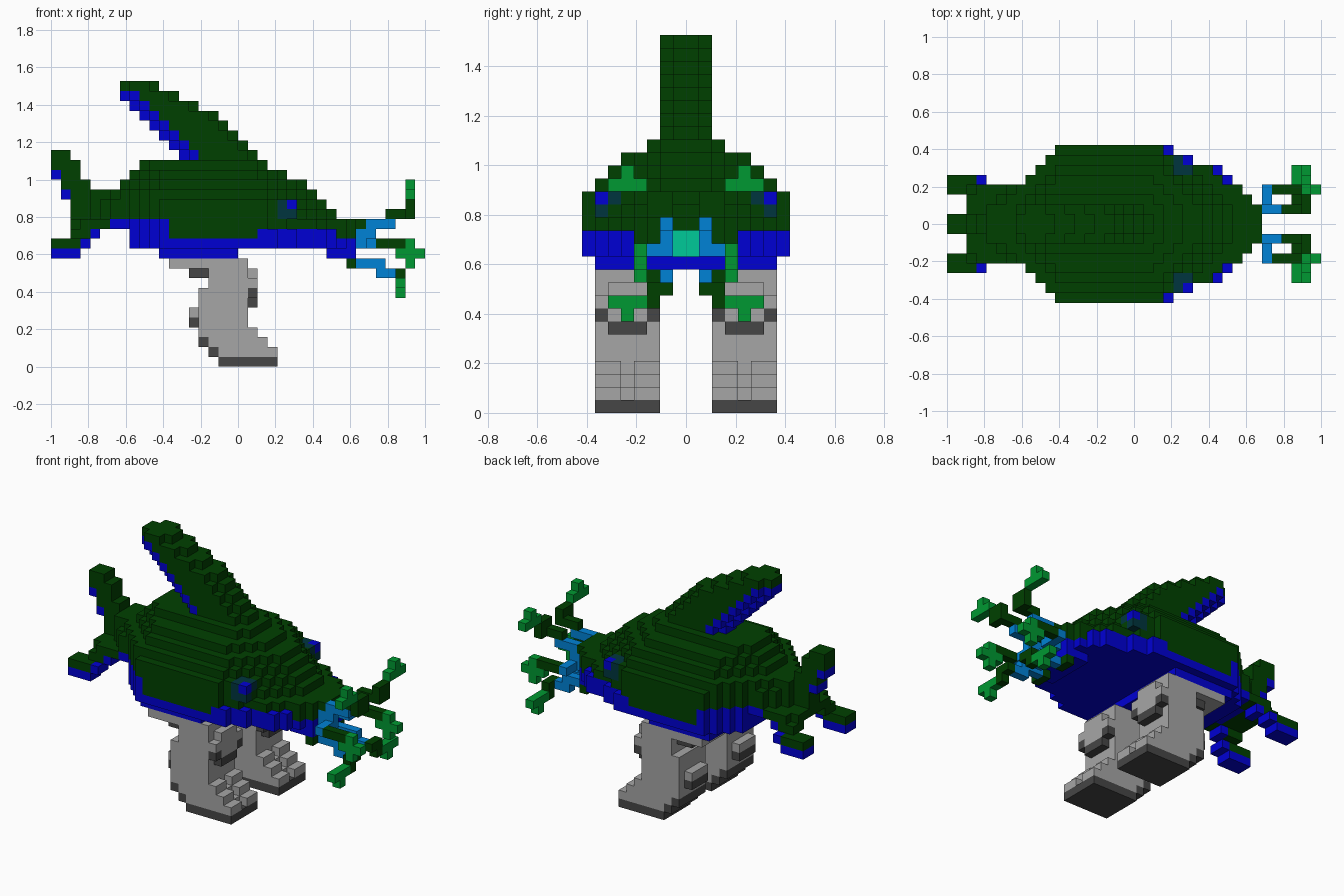
import bpy
import bmesh

cube = bpy.data.objects.get("Cube")
if cube:
    bpy.data.objects.remove(cube, do_unlink=True)

U = 2 / 38  # edge length of one block
PALETTE = {
    "dark green": (0, 64, 0), "deep blue": (0, 0, 212), "grey": (166, 166, 166),
    "dark grey": (70, 70, 70), "light blue": (0, 130, 214), "bright green": (0, 153, 50),
    "teal": (0, 202, 152), "eye navy": (0, 53, 62),
}


def linear(c):
    c /= 255
    return c / 12.92 if c <= 0.04045 else ((c + 0.055) / 1.055) ** 2.4


materials = {}
for name, rgb in PALETTE.items():
    m = bpy.data.materials.new(name)
    col = [linear(c) for c in rgb] + [1]
    m.diffuse_color = col
    m.use_nodes = True
    bsdf = m.node_tree.nodes["Principled BSDF"]
    bsdf.inputs["Base Color"].default_value = col
    bsdf.inputs["Roughness"].default_value = 0.8
    materials[name] = m
G, B, GREY, DARK, LB, LG, TEAL, EYE = PALETTE

blocks = {}  # (x, y, z) -> (part, colour)


def box(part, colour, x, y, z, split=False):
    """Fill ranges of blocks, mirrored across y = 0."""
    for i in range(*x):
        for j in range(*y):
            for k in range(*z):
                far, near = ("back_" + part, "front_" + part) if split else (part, part)
                blocks[i, j, k] = (far, colour)
                blocks[i, -1 - j, k] = (near, colour)


def row(part, colour, x0, x1, hw, z):
    box(part, colour, (x0, x1), (0, hw), (z, z + 1))


# Body: stacked rows, narrowing toward both ends
PLAN = {2: (-14, 13), 3: (-13, 12), 4: (-13, 11), 5: (-11, 9),
        6: (-10, 8), 7: (-9, 5), 8: (-8, 3)}
ROWS = {12: (-11, 12, 8), 13: (-11, 12, 8), 14: (-15, 13, 8), 15: (-15, 10, 8),
        16: (-15, 9, 8), 17: (-14, 8, 7), 18: (-12, 7, 6), 19: (-11, 5, 5), 20: (-10, 3, 3)}
for z, (left, right, widest) in ROWS.items():
    for hw in range(2, widest + 1):
        l, r = PLAN[hw]
        slope = 0 if z < 14 else hw - 2
        lip = 1 if z < 14 and hw > 4 else 0  # the blue band stands out a little
        row("body", B if z == 12 else G, max(l, left + slope),
            min(r + lip, right - slope), hw, z)

# Blue flank band and belly
for (x, y, z), (part, colour) in list(blocks.items()):
    if (z == 13 and (x < -7 or 2 <= x < 10)) or (z == 14 and x < -7):
        blocks[x, y, z] = (part, B)
row("body", B, -8, 0, 7, 11)
row("body", B, 9, 12, 3, 11)

# Mouth: a recess with a teal lining
for z, hw in ((12, 2), (13, 1)):
    for y in range(-hw, hw):
        del blocks[11, y, z]
    row("mouth", TEAL, 10, 11, hw, z)

# Dorsal fin, swept back, with rounded edges and a blue underside
FIN_FRONT = [2, 1, 0, -1, -2, -4, -6, -8]
for n, front in enumerate(FIN_FRONT):
    back = max(-6 - n, -12)
    blue = 2 if n < 7 else 0
    for hw, inset in ((2, 1), (1, 0)):
        row("dorsal_fin", G, back + inset, front - inset, hw, 21 + n)
        row("dorsal_fin", B, back + inset, back + blue, hw, 21 + n)

# Tail stem
box("tail", G, (-17, -10), (0, 1), (14, 18))
box("tail", G, (-15, -10), (0, 2), (14, 18))
box("tail", G, (-14, -10), (0, 3), (14, 17))
box("tail", B, (-14, -10), (0, 3), (14, 15))

# Upper tail fluke
for z, x0, x1, blue in [(21, -19, -17, 0), (20, -19, -16, 0), (19, -19, -16, 1),
                        (18, -18, -15, 0), (17, -18, -14, 1)]:
    row("upper_fluke", G, x0, x1, 1, z)
    row("upper_fluke", B, x0, x0 + blue, 1, z)

# Paired lower tail flukes
for z, x0, x1, y0, y1, blue in [(14, -17, -13, 1, 3, 1), (13, -17, -14, 2, 4, 1),
                                (12, -19, -15, 3, 5, 1), (11, -19, -16, 3, 5, 3)]:
    box("lower_fluke", G, (x0, x1), (y0, y1), (z, z + 1), True)
    box("lower_fluke", B, (x1 - blue, x1), (y0, y1), (z, z + 1), True)
box("lower_fluke", G, (-16, -13), (2, 4), (14, 15), True)

# Eyes
box("eye", EYE, (4, 6), (6, 7), (15, 17), True)
box("eye", EYE, (4, 6), (5, 6), (16, 17), True)
box("eye", B, (5, 6), (6, 7), (16, 17), True)

# Legs: rows from the sole up
LEG = [(-2, 4), (-3, 4), (-4, 3), (-4, 2), (-4, 1), (-4, 1), (-4, 1), (-4, 1),
       (-3, 1), (-3, 1), (-7, 1)]
for z, x in enumerate(LEG):
    box("leg", DARK if z == 0 else GREY, x, (2, 7), (z, z + 1), True)
for z in (1, 2, 3):  # groove between the toes
    for side in (4, -5):
        del blocks[LEG[z][1] - 1, side, z]
box("leg", DARK, (-3, -2), (2, 7), (1, 2), True)
box("leg", DARK, (-4, -3), (2, 7), (2, 3), True)
box("leg", GREY, (1, 2), (2, 7), (8, 9), True)       # rounded knee pad
box("leg", DARK, (1, 2), (2, 7), (7, 8), True)
box("leg", GREY, (1, 2), (3, 6), (7, 10), True)
box("leg", DARK, (1, 2), (3, 6), (6, 7), True)
box("leg", GREY, (-5, -4), (3, 6), (5, 6), True)     # heel spur
box("leg", DARK, (-5, -4), (3, 6), (4, 5), True)
box("leg", DARK, (-5, -3), (3, 6), (9, 10), True)    # thigh spur

# Tentacles: upper, middle and lower on each side of the mouth
TENTACLES = {
    "upper_tentacle": [
        (LB, (12, 14), (1, 2), (12, 14)), (LB, (13, 16), (1, 2), (14, 15)),
        (G, (15, 18), (1, 2), (15, 16)), (G, (17, 18), (1, 3), (15, 17)),
        (LG, (17, 18), (3, 6), (17, 18)), (LG, (17, 18), (4, 5), (18, 19))],
    "middle_tentacle": [
        (LB, (13, 14), (2, 4), (12, 13)), (G, (14, 17), (3, 4), (12, 13)),
        (LG, (16, 19), (3, 4), (11, 12)), (LG, (17, 18), (3, 4), (10, 13))],
    "lower_tentacle": [
        (G, (11, 12), (1, 3), (10, 11)), (LB, (12, 15), (1, 2), (10, 11)),
        (LB, (14, 16), (1, 2), (9, 10)), (G, (16, 17), (1, 3), (9, 10)),
        (G, (16, 17), (2, 3), (8, 10)), (LG, (16, 17), (3, 6), (8, 9)),
        (LG, (16, 17), (4, 5), (7, 8))],
}
for part, boxes in TENTACLES.items():
    for colour, x, y, z in boxes:
        box(part, colour, x, y, z, True)


# Skin the blocks: one object per part, only exposed faces
def build(part):
    cells = {p: c for p, (name, c) in blocks.items() if name == part}
    used = [c for c in PALETTE if c in cells.values()]
    bm = bmesh.new()
    verts = {}
    for p, colour in cells.items():
        for axis in range(3):
            for step in (0, 1):
                q = list(p)
                q[axis] += 2 * step - 1
                if tuple(q) in blocks:
                    continue
                face = []
                for a, b in ((0, 0), (1, 0), (1, 1), (0, 1)):
                    v = list(p)
                    v[axis] += step
                    v[(axis + 1) % 3] += a
                    v[(axis + 2) % 3] += b
                    v = tuple(v)
                    if v not in verts:
                        verts[v] = bm.verts.new([c * U for c in v])
                    face.append(verts[v])
                f = bm.faces.new(face if step else face[::-1])
                f.material_index = used.index(colour)
    mesh = bpy.data.meshes.new(part)
    bm.to_mesh(mesh)
    bm.free()
    for c in used:
        mesh.materials.append(materials[c])
    bpy.context.scene.collection.objects.link(bpy.data.objects.new(part, mesh))


for part in sorted({name for name, _ in blocks.values()}):
    build(part)
